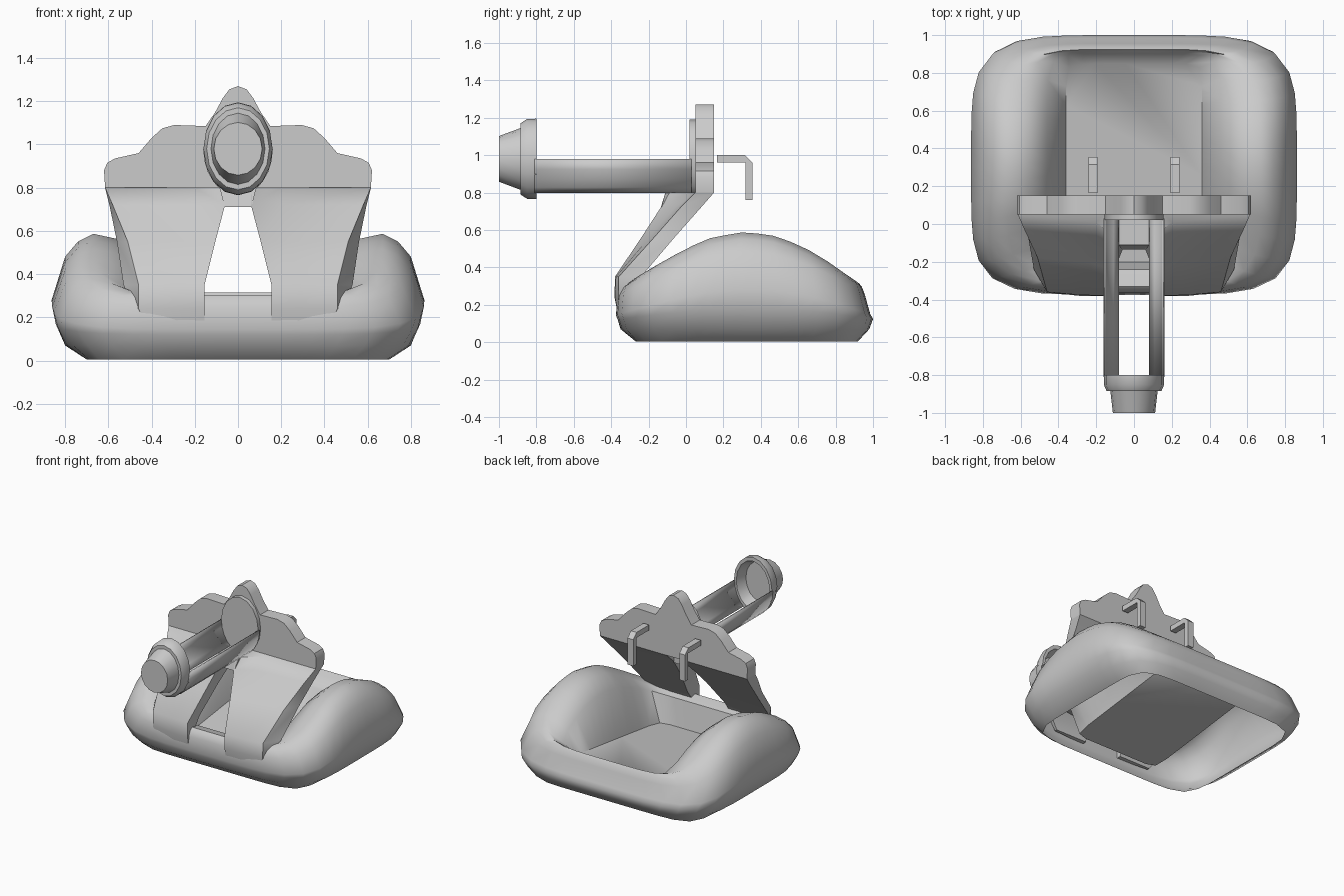
import bpy, bmesh, math

if "Cube" in bpy.data.objects:
    bpy.data.objects.remove(bpy.data.objects["Cube"])


def finish(name, bm):
    bmesh.ops.recalc_face_normals(bm, faces=bm.faces)
    me = bpy.data.meshes.new(name)
    bm.to_mesh(me)
    bm.free()
    ob = bpy.data.objects.new(name, me)
    bpy.context.collection.objects.link(ob)
    return ob


def loft(name, sections, closed=True, cap0=True, cap1=True):
    bm = bmesh.new()
    rows = [[bm.verts.new(p) for p in s] for s in sections]
    n = len(rows[0])
    for r, q in zip(rows, rows[1:]):
        for i in range(n if closed else n - 1):
            j = (i + 1) % n
            bm.faces.new((r[i], r[j], q[j], q[i]))
    if cap0:
        bm.faces.new(rows[0])
    if cap1:
        bm.faces.new(rows[-1])
    return finish(name, bm)


def interp(pts, v):
    if v <= pts[0][0]:
        return pts[0][1]
    for (a, b), (c, d) in zip(pts, pts[1:]):
        if v <= c:
            return b + (d - b) * (v - a) / (c - a)
    return pts[-1][1]


# Cushioned base: stacked rounded rectangles with a crest that varies along y
CREST = [(-.33, .30), (-.23, .37), (0, .50), (.14, .56), (.32, .59),
         (.5, .565), (.7, .475), (.85, .37), (.93, .315)]
FLOOR = lambda y, h: .11 + .13 * y


def ring(a, y0, y1, n, zf, count=48):
    out = []
    b, cy = (y1 - y0) / 2, (y0 + y1) / 2
    for i in range(count):
        t = 2 * math.pi * i / count
        c, s = math.cos(t), math.sin(t)
        r = (abs(c) ** n + abs(s) ** n) ** (-1 / n)
        x, y = a * r * c, cy + b * r * s
        yc = .30 + .63 * r * s          # matching position on the crest
        out.append((x, y, zf(y, interp(CREST, yc))))
    return out


loft("cushion_base", [
    ring(.70, -.27, .92, 8, lambda y, h: 0.005),
    ring(.80, -.35, .98, 5, lambda y, h: .07),
    ring(.845, -.365, 1.0, 5, lambda y, h: .07 + .22 * (h - .07)),
    ring(.862, -.375, .985, 5, lambda y, h: .48 * h),
    ring(.80, -.365, .955, 5, lambda y, h: .82 * h),
    ring(.74, -.35, .94, 5, lambda y, h: .94 * h),
    ring(.67, -.33, .925, 5, lambda y, h: h),
    ring(.56, -.28, .915, 7, lambda y, h: .96 * h),
    ring(.46, -.24, .90, 9, lambda y, h: .72 * h + .06),
    ring(.36, -.20, .85, 16, FLOOR)], cap0=False)

# Pair of flared struts: front inner, front middle, front outer, back outer, back inner
STRUT = [
    (.16, (.155, -.366), (.28, -.365), (.42, -.355), (.42, -.335), (.155, -.335)),
    (.24, (.155, -.382), (.29, -.38), (.46, -.362), (.48, -.32), (.155, -.32)),
    (.35, (.155, -.38), (.29, -.375), (.46, -.36), (.53, -.24), (.155, -.24)),
    (.55, (.105, -.245), (.24, -.205), (.51, -.18), (.56, -.07), (.105, -.09)),
    (.72, (.06, -.135), (.20, -.06), (.58, -.03), (.595, .08), (.06, .06)),
    (.80, (.06, -.11), (.20, .01), (.615, .05), (.615, .15), (.06, .15))]
for sx, side in ((1, "right"), (-1, "left")):
    loft("strut_" + side, [[(sx * x, y, s[0]) for x, y in s[1:]] for s in STRUT])

# Bridge joining the struts under the tube
loft("bridge", [[(-w, y0, z), (w, y0, z), (w, .06, z), (-w, .06, z)]
                for w, y0, z in ((.062, -.135, .71), (.085, -.11, .80))])

# Scalloped back plate with a pointed centre
half = [(.615, .80), (.62, .88), (.605, .915), (.57, .935), (.46, .96), (.40, 1.03),
        (.35, 1.075), (.295, 1.09), (.15, 1.085), (.105, 1.15), (.07, 1.215),
        (.04, 1.255)]
outline = half + [(0, 1.27)] + [(-x, z) for x, z in reversed(half)]
loft("back_plate", [[(x, y, z) for x, z in outline] for y in (.05, .15)])


def ellipse(a, b, y, n=16, zc=.98):
    return [(a * math.cos(2 * math.pi * i / n), y, zc + b * math.sin(2 * math.pi * i / n))
            for i in range(n)]


# Oval boss on the plate, and the collar with tapered nozzle at the front
loft("tube_boss", [ellipse(.155, .21, .02), ellipse(.155, .21, .06)])
loft("collar_nozzle", [ellipse(a, b, y) for a, b, y in (
    (.115, .15, -.88), (.14, .185, -.80), (.16, .215, -.80), (.16, .213, -.85),
    (.145, .19, -.885), (.125, .165, -.885), (.112, .122, -1.0))])

# Half-tube side rails with an open slot underneath
for sx, side in ((1, "right"), (-1, "left")):
    arc = [math.radians(-d) for d in (0, 15, 30, 45, 58.5)]
    rail = loft("tube_rail_" + side,
                [[(sx * .157 * math.cos(t), y, .98 + .212 * math.sin(t)) for t in arc]
                 for y in (-.81, .03)], closed=False, cap0=False, cap1=False)
    mod = rail.modifiers.new("thickness", "SOLIDIFY")
    mod.thickness = .008
    mod.offset = 0

# Two bent hooks behind the plate
HOOK = [(.165, .96), (.165, 1.0), (.315, 1.0), (.355, .96), (.355, .76), (.318, .76), (.318, .96)]
for cx, side in ((.217, "right"), (-.217, "left")):
    loft("hook_" + side, [[(x, y, z) for y, z in HOOK] for x in (cx - .024, cx + .024)])

# Smooth shading; the soft base and struts keep only their hardest edges
for angle, soft in ((35, False), (55, True)):
    bpy.ops.object.select_all(action='DESELECT')
    for ob in bpy.data.objects:
        if ob.name.startswith(("cushion", "strut")) == soft:
            ob.select_set(True)
            bpy.context.view_layer.objects.active = ob
    bpy.ops.object.shade_smooth_by_angle(angle=math.radians(angle))
